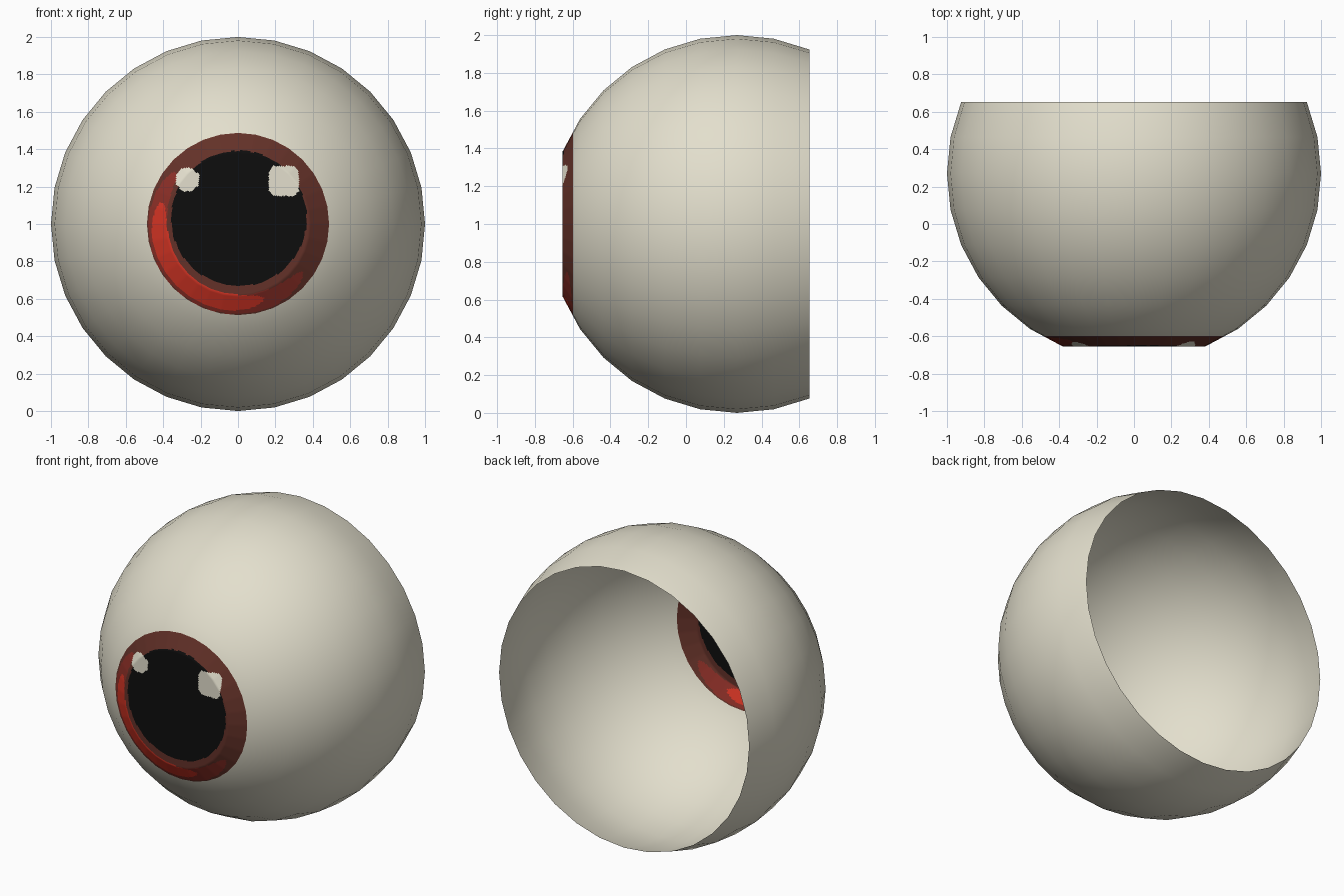
import bpy, bmesh, math

if "Cube" in bpy.data.objects:
    bpy.data.objects.remove(bpy.data.objects["Cube"])

CY, CZ, SEG = 0.27, 1.0, 32          # sphere centre and number of sides
STEP = math.pi / 16                  # 11.25 degrees between rings
IRIS_R = 0.487                       # outer radius of the coloured iris


def srgb(r, g, b):
    def lin(c):
        c /= 255
        return c / 12.92 if c <= 0.04045 else ((c + 0.055) / 1.055) ** 2.4
    return (lin(r), lin(g), lin(b), 1)


def material(name, rgb):
    m = bpy.data.materials.new(name)
    m.diffuse_color = srgb(*rgb)
    m.use_nodes = True
    m.node_tree.nodes["Principled BSDF"].inputs["Base Color"].default_value = m.diffuse_color
    return m


WHITE = material("eye white", (227, 223, 205))
BROWN = material("iris brown", (99, 49, 40))
DULL = material("iris dull red", (138, 46, 38))
BRIGHT = material("iris bright red", (212, 52, 36))
BLACK = material("pupil black", (13, 13, 13))


def ring_point(r, y, k, sub):
    """Point k of a 32-sided ring whose sides are each split into sub pieces."""
    a, t = divmod(k, sub)
    t /= sub
    p, q = 2 * math.pi * a / SEG, 2 * math.pi * (a + 1) / SEG
    x = r * ((1 - t) * math.cos(p) + t * math.cos(q))
    z = r * ((1 - t) * math.sin(p) + t * math.sin(q))
    return (x, y, CZ + z)


def lathe(name, profile, sub, mats, rule=None):
    """Skin rings of (radius, y), from the front backwards."""
    bm = bmesh.new()
    n = SEG * sub
    rings = []
    for r, y in profile:
        if r == 0:
            rings.append([bm.verts.new((0, y, CZ))] * n)
        else:
            rings.append([bm.verts.new(ring_point(r, y, k, sub)) for k in range(n)])
    for a, b in zip(rings, rings[1:]):
        for k in range(n):
            j = (k + 1) % n
            vs = list(dict.fromkeys((a[k], b[k], b[j], a[j])))
            f = bm.faces.new(vs)
            f.smooth = True
            if rule:
                c = f.calc_center_median()
                f.material_index = rule(c.x, c.z - CZ)
    me = bpy.data.meshes.new(name)
    bm.to_mesh(me)
    bm.free()
    for m in mats:
        me.materials.append(m)
    ob = bpy.data.objects.new(name, me)
    bpy.context.collection.objects.link(ob)
    return ob


def in_octagon(x, z, cx, cz, half, diag):
    dx, dz = abs(x - cx), abs(z - cz)
    return max(dx, dz) < half and dx + dz < diag


def in_crescent(x, z, start, end, r_mid, half):
    """Arc band with rounded tapering ends, angles in degrees."""
    ang = math.degrees(math.atan2(z, x)) % 360
    t = (2 * ang - start - end) / (end - start)
    if abs(t) >= 1:
        return False
    return abs(math.hypot(x, z) - r_mid) < half * (1 - t ** 4) ** 0.5


def iris_rule(x, z):
    if in_octagon(x, z, 0.245, 0.23, 0.08, 0.135):
        return 4
    if in_octagon(x, z, -0.27, 0.237, 0.062, 0.088):
        return 4
    if math.hypot(x - 0.005, z - 0.03) < 0.362:
        return 3
    if in_crescent(x, z, 164, 289, 0.42, 0.047):
        return 2
    if in_crescent(x, z, 140, 323, 0.43, 0.052):
        return 1
    return 0


# Profile points on the sphere
def on_sphere(i):
    return (math.sin(i * STEP), CY - math.cos(i * STEP))


flat_r, flat_y = on_sphere(2)
next_r, next_y = on_sphere(3)
edge_y = flat_y + (next_y - flat_y) * (IRIS_R - flat_r) / (next_r - flat_r)

# Iris and pupil: flat front disc plus the start of the sloping side
profile = [(flat_r * i / 52, flat_y) for i in range(53)]
profile += [(flat_r + (IRIS_R - flat_r) * i / 15,
             flat_y + (edge_y - flat_y) * i / 15) for i in range(1, 16)]
lathe("iris_and_pupil", profile, 8, [BROWN, DULL, BRIGHT, BLACK, WHITE], iris_rule)

# White shell, open at the back
lathe("eye_shell", [(IRIS_R, edge_y)] + [on_sphere(i) for i in range(3, 11)], 1, [WHITE])
